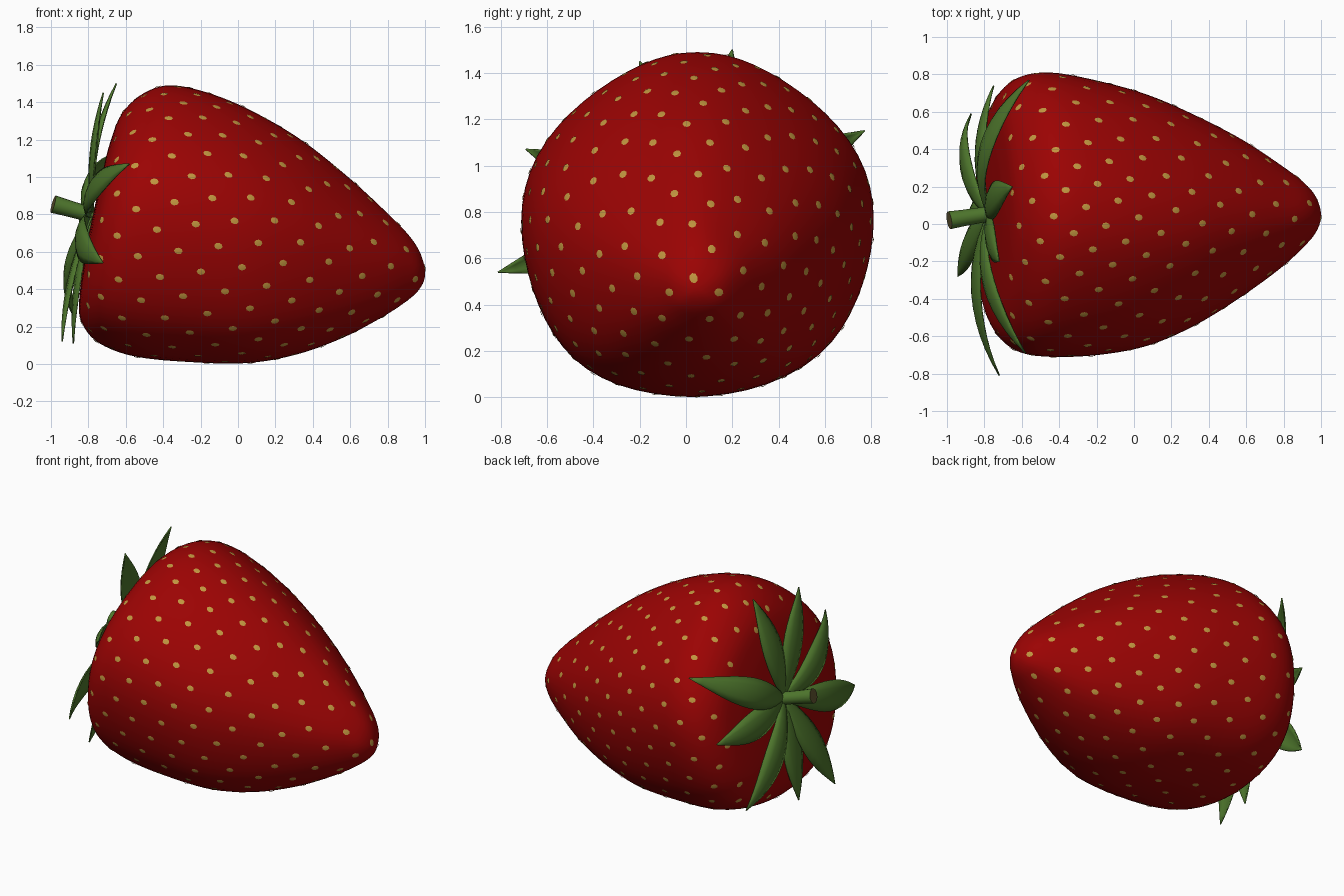
import bpy, bmesh, math
from mathutils import Vector

old = bpy.data.objects.get("Cube")
if old:
    bpy.data.objects.remove(old, do_unlink=True)


def material(name, rgb):
    m = bpy.data.materials.new(name)
    m.use_nodes = True
    m.diffuse_color = (*rgb, 1)
    m.node_tree.nodes["Principled BSDF"].inputs["Base Color"].default_value = (*rgb, 1)
    return m


RED = material("berry red", (0.33, 0.001, 0.001))
YELLOW = material("seed yellow", (0.53, 0.3, 0.05))
GREEN = material("leaf green", (0.075, 0.18, 0.025))
STEM = material("stem green", (0.08, 0.19, 0.027))
BROWN = material("cut stem brown", (0.12, 0.09, 0.03))


def finish(name, bm, mats, recalc=True):
    if recalc:
        bmesh.ops.recalc_face_normals(bm, faces=bm.faces)
    mesh = bpy.data.meshes.new(name)
    bm.to_mesh(mesh)
    bm.free()
    for m in mats:
        mesh.materials.append(m)
    ob = bpy.data.objects.new(name, mesh)
    bpy.context.collection.objects.link(ob)
    bpy.ops.object.select_all(action='DESELECT')
    ob.select_set(True)
    bpy.context.view_layer.objects.active = ob
    bpy.ops.object.shade_smooth_by_angle(angle=math.radians(40))
    return ob


def loft(bm, rings, closed):
    """Join equal rows of points with quads."""
    rows = [[bm.verts.new(p) for p in ring] for ring in rings]
    n = len(rows[0])
    for a, b in zip(rows, rows[1:]):
        for j in range(n if closed else n - 1):
            k = (j + 1) % n
            bm.faces.new((a[j], a[k], b[k], b[j]))
    return rows


# Berry sections: top x, top z, bottom x, bottom z, least y, greatest y
SECTIONS = [
    (-.775, .8, -.775, .8, .04, .04),
    (-.73, 1, -.815, .6, -.2, .27),
    (-.685, 1.18, -.85, .33, -.42, .5),
    (-.62, 1.34, -.83, .21, -.58, .67),
    (-.5, 1.45, -.74, .11, -.68, .78),
    (-.35, 1.49, -.55, .04, -.71, .81),
    (-.13, 1.44, -.25, .01, -.7, .765),
    (.1, 1.34, .05, .005, -.65, .69),
    (.35, 1.19, .31, .05, -.54, .58),
    (.6, .99, .56, .14, -.385, .45),
    (.8, .805, .77, .25, -.235, .315),
    (.92, .68, .9, .335, -.12, .22),
    (.98, .58, .97, .4, -.04, .14),
    (1, .475, 1, .475, .045, .045),
]
LAST = len(SECTIONS) - 1


def flipped(s):
    return (s[2], s[3], s[0], s[1], s[5], s[4])


PADDED = [flipped(SECTIONS[1])] + SECTIONS + [flipped(SECTIONS[-2])]


def section(t):
    """Smooth blend of the sections at position t."""
    i = min(int(t), LAST - 1)
    u = t - i
    return [b + u * (c - a + u * (2 * a - 5 * b + 4 * c - d + u * (3 * (b - c) + d - a))) / 2
            for a, b, c, d in zip(*PADDED[i:i + 4])]


def surface(t, angle):
    """Skin point: rounder than an ellipse below, slimmer above."""
    xt, zt, xb, zb, y0, y1 = section(t)
    s, c = math.sin(angle), math.cos(angle)
    side = math.copysign(abs(c) ** (1 + 0.5 * s * abs(c)), c)
    return Vector(((xt + xb) / 2 + (xt - xb) / 2 * s,
                   (y0 + y1) / 2 + (y1 - y0) / 2 * side,
                   (zt + zb) / 2 + (zt - zb) / 2 * s))


# Berry body
SIDES, STEPS = 64, 5
bm = bmesh.new()
loft(bm, [[surface(i / STEPS, math.tau * j / SIDES) for j in range(SIDES)]
          for i in range(LAST * STEPS + 1)], True)
bmesh.ops.remove_doubles(bm, verts=bm.verts, dist=0.0005)
finish("berry_body", bm, [RED])

# Seeds, spread in an even spiral over the skin
bm = bmesh.new()
GOLDEN = math.pi * (3 - math.sqrt(5))
CELL, STEP = 0.028, 0.01
area, angle, t = 0.0, 0.4, 2.5
while t < LAST - 0.3:
    xt, zt, xb, zb, y0, y1 = section(t)
    length = sum((surface(t + STEP, k * math.pi / 4) - surface(t, k * math.pi / 4)).length
                 for k in range(8)) / 8
    area += length * math.pi * (zt - zb + y1 - y0) / 2
    t += STEP
    if area < CELL:
        continue
    area -= CELL
    angle += GOLDEN
    p = surface(t, angle)
    along = (surface(t + STEP, angle) - surface(t - STEP, angle)).normalized()
    around = surface(t, angle + STEP) - surface(t, angle - STEP)
    normal = along.cross(around).normalized()
    if normal.dot(p - Vector((0, 0.04, 0.7))) < 0:
        normal.negate()
    across = normal.cross(along)
    top = bm.verts.new(p + normal * 0.005)
    rim = []
    for k in range(8):
        w = math.tau * k / 8
        rim.append(bm.verts.new(p + normal * 0.002 + along * 0.023 * math.cos(w)
                                + across * 0.018 * math.sin(w)))
    for k in range(8):
        bm.faces.new((top, rim[k], rim[(k + 1) % 8]))
finish("seeds", bm, [YELLOW], recalc=False)

# Leaves: tip position and outward bow
LEAVES = [
    ((-.72, -.81, .54), .23),
    ((-.58, -.69, 1.07), .24),
    ((-.72, -.2, 1.45), .08),
    ((-.65, .2, 1.5), .13),
    ((-.56, .77, 1.15), .29),
    ((-.75, .74, .73), .16),
    ((-.87, .59, .25), .2),
    ((-.88, .03, .11), .08),
    ((-.94, -.28, .12), .09),
]
BASE = Vector((-.78, .05, .8))
OUT = Vector((-1, 0, .2)).normalized()
for number, (tip, bow) in enumerate(LEAVES, 1):
    tip = Vector(tip)
    mid = (BASE + tip) / 2 + Vector((-bow, 0, 0))
    bm = bmesh.new()
    rows = []
    for i in range(13):
        u = i / 12
        p = BASE * (1 - u) ** 2 + mid * 2 * u * (1 - u) + tip * u * u
        tangent = (mid - BASE) * (1 - u) + (tip - mid) * u
        wide = tangent.cross(OUT).normalized()
        up = wide.cross(tangent).normalized()
        half = 0.086 * max(0, math.sin(math.pi * u ** 1.05)) + 0.02 * (1 - u) + 0.001
        rows.append([p + wide * half * k - up * half * 0.3 * k * k
                     for k in (-1, -0.5, 0, 0.5, 1)])
    loft(bm, rows, False)
    leaf = finish(f"leaf_{number}", bm, [GREEN])
    solid = leaf.modifiers.new("thickness", 'SOLIDIFY')
    solid.thickness = 0.008
    solid.offset = 0

# Stem with a cut end
bm = bmesh.new()
start, end = Vector((-.74, .06, .785)), Vector((-.988, .02, .855))
axis = (end - start).normalized()
side = axis.cross(Vector((0, 0, 1))).normalized()
rise = side.cross(axis)
rings = []
for u, r in ((0, .044), (.3, .041), (.7, .044), (1, .048)):
    rings.append([start.lerp(end, u) + (side * math.cos(w) + rise * math.sin(w)) * r
                  for w in (math.tau * k / 12 for k in range(12))])
rows = loft(bm, rings, True)
bm.faces.new(rows[0])
bm.faces.new(rows[-1]).material_index = 1
finish("stem", bm, [STEM, BROWN])
